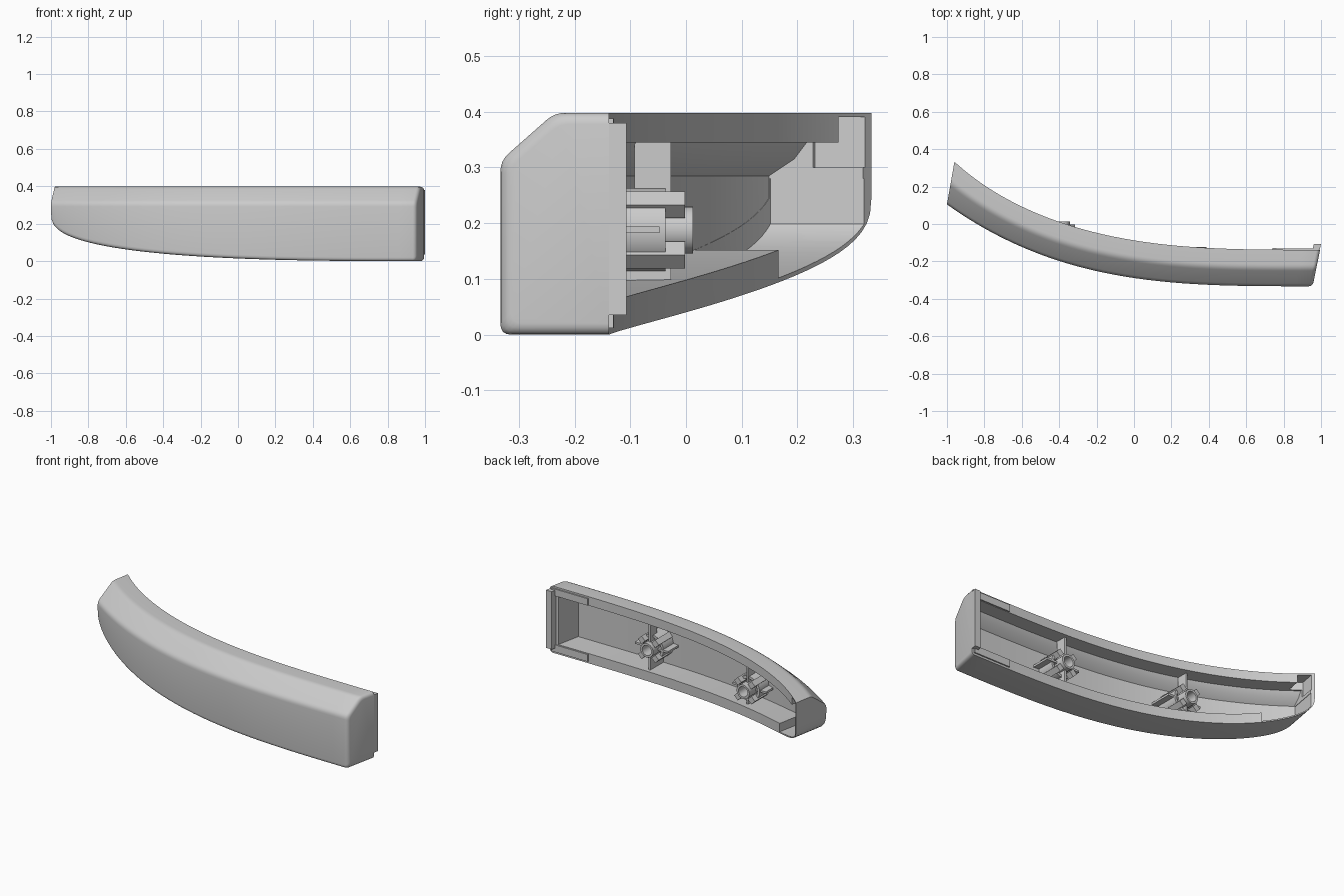
import bpy, bmesh
from math import cos, sin, tau
from mathutils import Vector

if "Cube" in bpy.data.objects:
    bpy.data.objects.remove(bpy.data.objects["Cube"])

RIGHT, LEFT, TOP = 0.955, -1.0, 0.398
SPAN = RIGHT - LEFT


def along(f):
    return max(0, (RIGHT - f) / SPAN)


def front_y(f):
    return -0.333 + 0.438 * along(f) ** 3.2


def bottom_z(f):
    v = min(1, along(f))
    return 0.25 * (1 - (1 - v ** 2.7) ** 0.37)


def place(f, t, z):
    # f runs along the front edge, t from front (0) to back (1)
    depth = 0.195 + 0.033 * along(f) ** 12
    return Vector((f + 0.04 * t, front_y(f) + depth * t, z))


def stations(a, b, n):
    # denser towards the tapered end
    return [a + (b - a) * (i / n) ** 1.7 for i in range(n + 1)]


def rounded(points, radius, corners, steps=4):
    out = []
    for i, p in enumerate(points):
        if i not in corners:
            out.append(p)
            continue
        a = p + (points[i - 1] - p).normalized() * radius
        b = p + (points[(i + 1) % len(points)] - p).normalized() * radius
        for k in range(steps + 1):
            s = k / steps
            out.append(a * (1 - s) ** 2 + p * 2 * s * (1 - s) + b * s * s)
    return out


def shade(obj):
    bpy.ops.object.select_all(action='DESELECT')
    obj.select_set(True)
    bpy.context.view_layer.objects.active = obj
    bpy.ops.object.shade_smooth_by_angle(angle=0.5)


def finish(name, bm):
    bmesh.ops.recalc_face_normals(bm, faces=bm.faces[:])
    mesh = bpy.data.meshes.new(name)
    bm.to_mesh(mesh)
    bm.free()
    obj = bpy.data.objects.new(name, mesh)
    bpy.context.collection.objects.link(obj)
    return obj


def loft(name, sections):
    bm = bmesh.new()
    rings = [[bm.verts.new(p) for p in s] for s in sections]
    for r, q in zip(rings, rings[1:]):
        for i in range(len(r)):
            j = (i + 1) % len(r)
            bm.faces.new((r[i], r[j], q[j], q[i]))
    bm.faces.new(rings[0])
    bm.faces.new(rings[-1])
    return finish(name, bm)


def outer(f, inset=0):
    t, low, high = inset / 0.2, bottom_z(f) + inset, TOP - inset
    pts = [place(f, *p) for p in ((t, low), (t, 0.312 - inset / 2),
                                  (0.5 + t / 2, high), (1, high), (1, low))]
    return rounded(pts, 0.02, (0, 1, 2))


def cavity(f):
    low = bottom_z(f) + 0.058
    return [place(f, *p) for p in ((0.25, low), (0.25, 0.285), (0.45, 0.315),
                                   (0.55, 0.345), (1.4, 0.345), (1.4, low))]


def slab(f, t0, t1, low, high):
    return [place(f, *p) for p in ((t0, low), (t0, high), (t1, high), (t1, low))]


# Curved shell with a rounded right end
R = 0.02
sections = [outer(f) for f in stations(LEFT, RIGHT - R, 44)]
for k in range(1, 5):
    a = k / 4 * tau / 4
    sections.append(outer(RIGHT - R + R * sin(a), R * (1 - cos(a))))
shell = loft("shell", sections)

# Hollow the shell from behind; the left end keeps only a thin skin
cutters = [
    loft("cavity_cutter", [cavity(f) for f in stations(-0.983, 0.9, 40)]),
    loft("left_floor_cutter", [slab(f, 0.253, 1.4, bottom_z(f) + 0.008, 0.28)
                               for f in stations(-0.985, -0.775, 12)]),
    loft("left_top_cutter", [slab(f, 0.6, 1.4, 0.3, 0.39)
                             for f in stations(-0.987, -0.93, 4)]),
]
for c in cutters:
    c.hide_render = True
    m = shell.modifiers.new("hollow", 'BOOLEAN')
    m.operation, m.solver, m.object = 'DIFFERENCE', 'EXACT', c
    bpy.context.view_layer.objects.active = shell
    bpy.ops.object.modifier_apply(modifier=m.name)
    bpy.data.objects.remove(c)
shade(shell)

# Lips standing proud of the right end of the rim
loft("end_lip", [slab(f, 0.97, 1.16, 0.035, 0.38) for f in (0.915, RIGHT - 0.002)])
for name, low, high in (("top_lip", 0.347, 0.388), ("bottom_lip", 0.012, 0.055)):
    loft(name, [slab(f, 0.95, 1.04, low, high) for f in (0.7, 0.8, 0.9, 0.94)])


def box(name, x0, x1, y0, y1, z0, z1):
    loft(name, [[Vector((x, y, z)) for y, z in ((y0, z0), (y0, z1), (y1, z1), (y1, z0))]
                for x in (x0, x1)])


def tube(name, x, z, y0, y1, r_in, r_out, n=24):
    bm = bmesh.new()
    profile = ((r_in, y0), (r_out, y0), (r_out, y1), (r_in, y1))
    rings = [[bm.verts.new((x + r * cos(tau * i / n), y, z + r * sin(tau * i / n)))
              for r, y in profile] for i in range(n)]
    for i in range(n):
        a, b = rings[i], rings[(i + 1) % n]
        for k in range(4):
            j = (k + 1) % 4
            bm.faces.new((a[k], a[j], b[j], b[k]))
    shade(finish(name, bm))


# Two mounting bosses with collars and ribs
Z = 0.188
for side, x, length in (("right", 0.345, 0.165), ("left", -0.385, 0.18)):
    y = front_y(x) + 0.035
    floor = bottom_z(x) + 0.05
    tube(side + "_boss_tube", x, Z, y, y + length, 0.03, 0.042)
    tube(side + "_boss_collar", x, Z, y, y + length - 0.05, 0.06, 0.075)
    box(side + "_boss_upper_rib", x - 0.006, x + 0.006, y + 0.075, y + 0.14, Z + 0.04, 0.35)
    box(side + "_boss_lower_rib", x - 0.006, x + 0.006, y, y + 0.14, floor, Z - 0.04)
    for s in (-1, 1):
        a, b = sorted((x + s * 0.04, x + s * 0.11))
        box(side + "_boss_wing", a, b, front_y(a) + 0.03, y + 0.12, Z - 0.006, Z + 0.006)
        # Prongs gripping around the tube
        for v in (-1, 1):
            c = Vector((x + s * 0.045, 0, Z + v * 0.045))
            w = Vector((0.012, 0, -0.012 * s * v))
            d = Vector((0.012 * s, 0, 0.012 * v))
            quad = (c - w - d, c + w - d, c + w + d, c - w + d)
            loft(side + "_boss_prong", [[p + Vector((0, h, 0)) for p in quad]
                                        for h in (y + 0.005, y + length - 0.015)])
